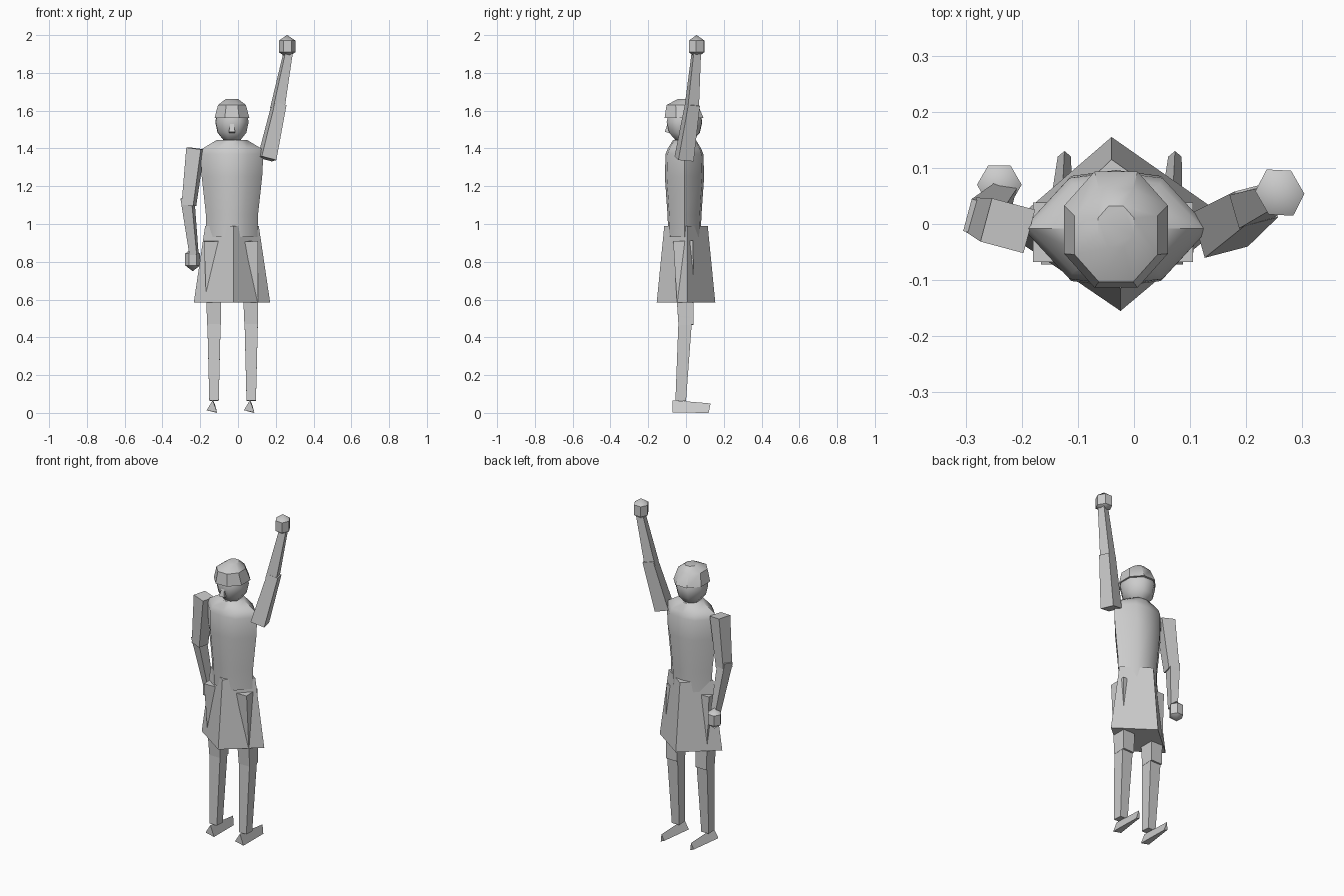
import bpy, bmesh
from math import cos, sin, radians, pi
from mathutils import Vector

if "Cube" in bpy.data.objects:
    bpy.data.objects.remove(bpy.data.objects["Cube"])

CX = -0.032  # body axis


def loft(name, rings, smooth=None):
    """Skin a closed solid through rings of points."""
    bm = bmesh.new()
    vs = [[bm.verts.new(p) for p in r] for r in rings]
    n = len(vs[0])
    for a, b in zip(vs, vs[1:]):
        for i in range(n):
            j = (i + 1) % n
            bm.faces.new((a[i], a[j], b[j], b[i]))
    bm.faces.new(vs[0][::-1])
    bm.faces.new(vs[-1])
    bmesh.ops.recalc_face_normals(bm, faces=bm.faces)
    me = bpy.data.meshes.new(name)
    bm.to_mesh(me)
    bm.free()
    ob = bpy.data.objects.new(name, me)
    bpy.context.collection.objects.link(ob)
    if smooth:
        smooth_obj(ob, smooth)
    return ob


def smooth_obj(ob, angle):
    bpy.ops.object.select_all(action='DESELECT')
    ob.select_set(True)
    bpy.context.view_layer.objects.active = ob
    bpy.ops.object.shade_smooth_by_angle(angle=radians(angle))


def limb(name, p, q, hp, hq, yaw=0):
    """Tapered box from p to q; hp and hq are half widths at each end."""
    p, q = Vector(p), Vector(q)
    a = (q - p).normalized()
    u = Vector((cos(radians(yaw)), sin(radians(yaw)), 0))
    u = (u - a * u.dot(a)).normalized()
    v = a.cross(u)
    rings = [[c + u * sx * h[0] + v * sy * h[1]
              for sx, sy in ((-1, -1), (1, -1), (1, 1), (-1, 1))]
             for c, h in ((p, hp), (q, hq))]
    return loft(name, rings)


def ball(name, loc, scale, seg, rings, angle, turn=0):
    bpy.ops.mesh.primitive_uv_sphere_add(segments=seg, ring_count=rings, location=loc,
                                         rotation=(0, 0, radians(turn)))
    ob = bpy.context.object
    ob.name = name
    ob.scale = scale
    smooth_obj(ob, angle)
    return ob


# torso: eight-sided, smooth, squared shoulders
SECTION = [(1, 0), (.5, .9), (0, 1), (-.5, .9), (-1, 0), (-.5, -.9), (0, -1), (.5, -.9)]
PROFILE = [(.93, .135, .085), (1.05, .138, .09), (1.25, .16, .104),
           (1.37, .166, .1), (1.4, .155, .088), (1.445, .08, .06)]
loft("torso", [[(CX + w * x, -.008 + d * y, z) for x, y in SECTION] for z, w, d in PROFILE], 50)

# skirt: four-sided frustum
loft("skirt", [[(CX + rx, .008, z), (CX - .008, ry, z), (CX - rx, -.012, z), (CX + .008, -ry, z)]
               for z, rx, ry in ((.585, .202, .155), (.99, .142, .115))])

# head, hair cap and nose
ball("neck", (CX, -.01, 1.43), (.05, .05, .06), 8, 4, 60)
ball("head", (CX, -.008, 1.54), (.093, .102, .112), 8, 6, 45, 22.5)
loft("hair", [[(CX + rx * cos(pi / 8 + i * pi / 4), y + ry * sin(pi / 8 + i * pi / 4), z)
               for i in range(8)]
              for z, rx, ry, y in ((1.56, .1, .112, -.01), (1.63, .08, .09, -.02),
                                   (1.662, .035, .04, -.005))], 35)
limb("nose", (CX, -.085, 1.54), (CX, -.1, 1.485), (.008, .01), (.016, .012))

# legs and feet
for side, x0, x1 in (("left", -.135, -.127), ("right", .06, .07)):
    limb(side + "_thigh", (x0, -.015, .91), (x1, 0, .465), (.045, .053), (.036, .04))
    limb(side + "_shin", (x1, -.003, .51), (x1, -.028, .065), (.036, .036), (.025, .028))
    fx = x1 - .011
    loft(side + "_foot", [
        [(fx - .028, -.072, .014), (fx + .028, -.072, .002), (fx + .004, -.072, .067)],
        [(fx + .002, .12, .01), (fx + .026, .12, 0), (fx + .014, .13, .05)]])

# lowered arm
limb("left_upper_arm", (-.225, -.003, 1.4), (-.26, .008, 1.1), (.04, .04), (.032, .032), -15)
limb("left_forearm", (-.268, .008, 1.14), (-.233, .05, .84), (.03, .03), (.02, .02), -15)
ball("left_hand", (-.24, .07, .812), (.046, .046, .062), 6, 3, 35, 30)

# raised arm
limb("right_upper_arm", (.153, -.01, 1.345), (.218, .035, 1.635), (.041, .042), (.032, .032), 16)
limb("right_forearm", (.208, .03, 1.61), (.266, .055, 1.91), (.031, .031), (.02, .02), 16)
ball("right_hand", (.26, .056, 1.94), (.049, .055, .061), 6, 3, 35, 30)
